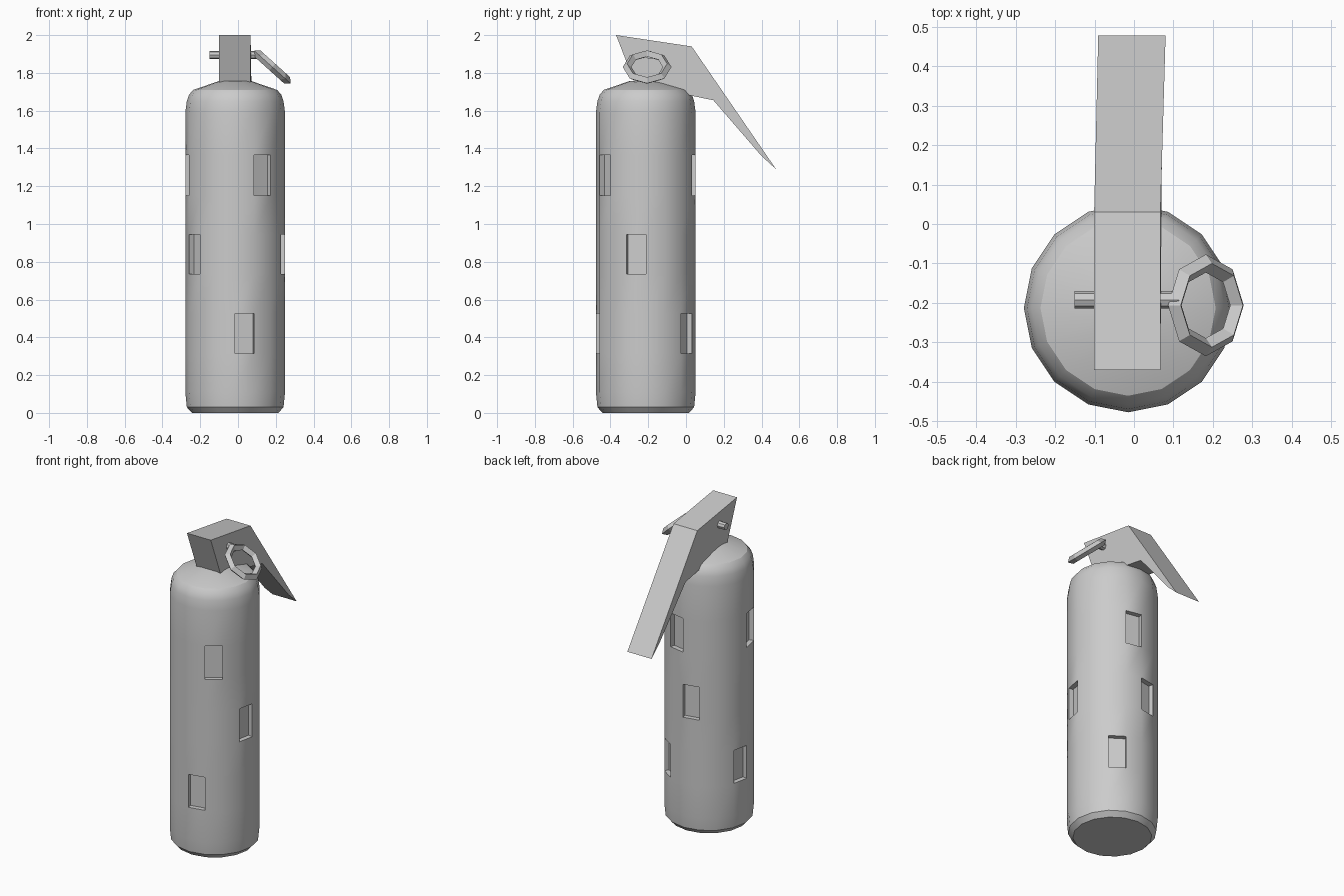
import bpy, bmesh, math
from mathutils import Vector, Matrix

if "Cube" in bpy.data.objects:
    bpy.data.objects.remove(bpy.data.objects["Cube"])

N = 16
CX, CY = -0.015, -0.213


def make_object(name, bm, smooth=None):
    mesh = bpy.data.meshes.new(name)
    bm.to_mesh(mesh)
    bm.free()
    ob = bpy.data.objects.new(name, mesh)
    bpy.context.collection.objects.link(ob)
    if smooth:
        bpy.ops.object.select_all(action='DESELECT')
        ob.select_set(True)
        bpy.context.view_layer.objects.active = ob
        bpy.ops.object.shade_smooth_by_angle(angle=math.radians(smooth))
    return ob


# Canister body: 16-sided lathe with loops at the window heights
profile = [(0.229, 0), (0.256, 0.03), (0.264, 0.11), (0.264, 0.315), (0.264, 0.525),
           (0.264, 0.735), (0.264, 0.945), (0.264, 1.15), (0.264, 1.365), (0.264, 1.59),
           (0.256, 1.65), (0.244, 1.685), (0.222, 1.71), (0.085, 1.757)]
bm = bmesh.new()
rings = [[bm.verts.new((CX + r * math.cos(2 * math.pi * i / N),
                        CY + r * math.sin(2 * math.pi * i / N), z)) for i in range(N)]
         for r, z in profile]
faces = {}
for k in range(len(rings) - 1):
    a, b = rings[k], rings[k + 1]
    for i in range(N):
        j = (i + 1) % N
        faces[k, i] = bm.faces.new((a[i], a[j], b[j], b[i]))
bm.faces.new(rings[0][::-1])
bm.faces.new(rings[-1])
bm.normal_update()

# Recessed windows: row index -> columns around the body
windows = {3: (12, 2, 7), 5: (15, 4, 9), 7: (13, 3, 8)}
picked = [faces[k, i] for k, cols in windows.items() for i in cols]
for f in bmesh.ops.extrude_discrete_faces(bm, faces=picked)['faces']:
    bmesh.ops.translate(bm, vec=f.normal * -0.03, verts=f.verts)
make_object("canister_body", bm, 25)

# Head and safety lever: one side profile (y, z) given width
side = [(-0.37, 2.0), (0.03, 1.94), (0.477, 1.29), (0.40, 1.36),
        (0.145, 1.655), (0.0, 1.685), (-0.25, 1.69)]
bm = bmesh.new()


def lean(y):
    return 0.013 * max(0, y - 0.03) / 0.447


left = [bm.verts.new((-0.101 + lean(y) * 0.8, y, z)) for y, z in side]
right = [bm.verts.new((0.067 + lean(y), y, z)) for y, z in side]
bm.faces.new(left)
bm.faces.new(right[::-1])
for i in range(len(side)):
    j = (i + 1) % len(side)
    bm.faces.new((left[j], left[i], right[i], right[j]))
bmesh.ops.recalc_face_normals(bm, faces=bm.faces)
make_object("lever_head", bm)

# Safety pin through the head
bpy.ops.mesh.primitive_cylinder_add(vertices=8, radius=0.022, depth=0.265,
                                    location=(-0.018, -0.192, 1.895),
                                    rotation=(0, math.pi / 2, 0))
bpy.context.object.name = "safety_pin"

# Pull ring hanging from the pin
bpy.ops.mesh.primitive_torus_add(major_segments=8, minor_segments=4,
                                 major_radius=0.106, minor_radius=0.023,
                                 location=(0.182, -0.206, 1.831),
                                 rotation=(0, math.radians(42), 0))
bpy.context.object.name = "pull_ring"
